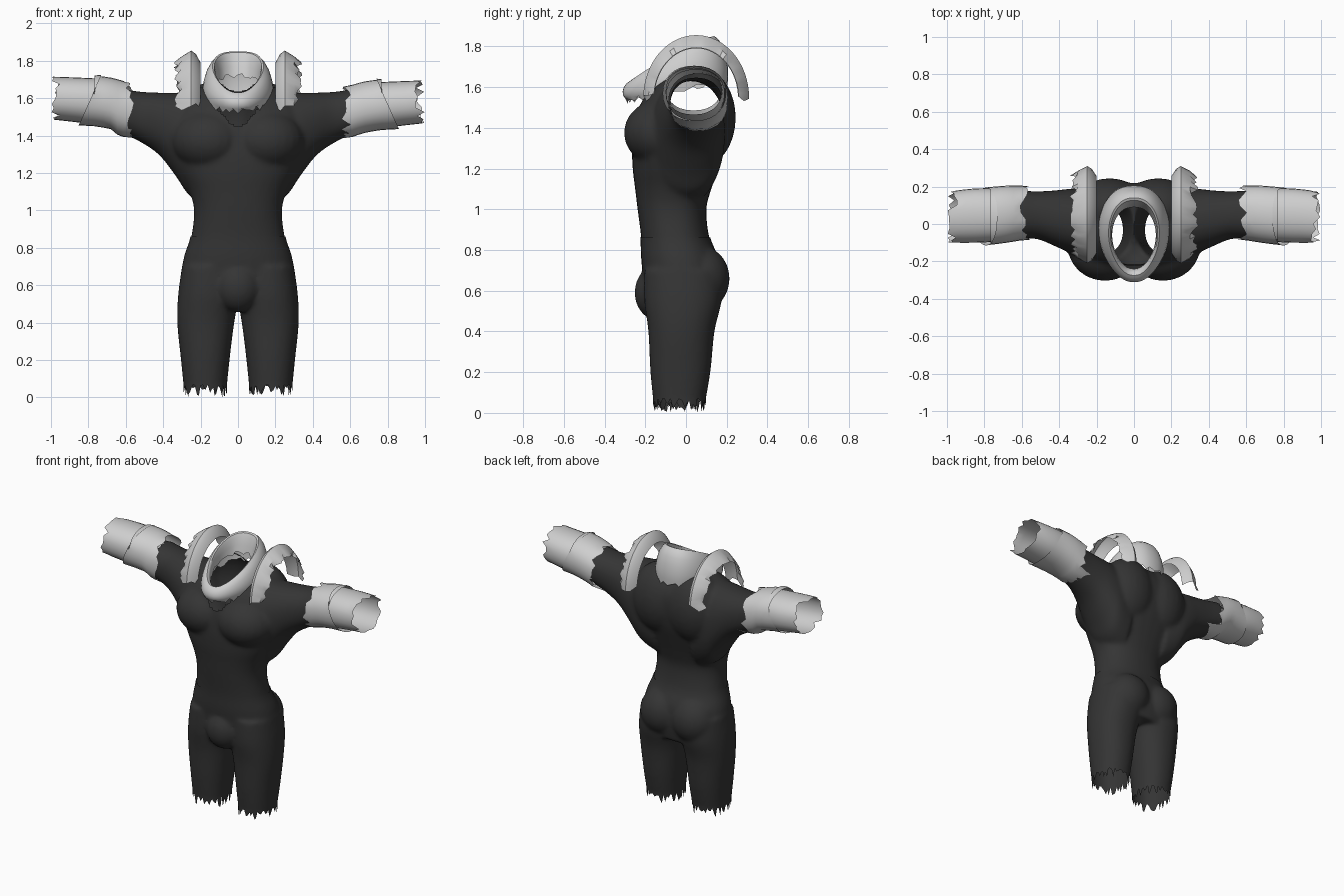
import bpy, bmesh, math, random
from mathutils import Matrix, Vector

if "Cube" in bpy.data.objects:
    bpy.data.objects.remove(bpy.data.objects["Cube"])

random.seed(4)


def material(name, v):
    m = bpy.data.materials.new(name)
    m.diffuse_color = (v, v, v, 1)
    m.use_nodes = True
    m.node_tree.nodes["Principled BSDF"].inputs["Base Color"].default_value = m.diffuse_color
    return m


DARK = material("charcoal cloth", 0.035)
LIGHT = material("pale grey plate", 0.62)


def spline(rows, steps=4):
    """Smoothly interpolate a table of section values."""
    out = []
    for i in range(len(rows) - 1):
        p = [rows[max(i - 1, 0)], rows[i], rows[i + 1], rows[min(i + 2, len(rows) - 1)]]
        for s in range(steps):
            t = s / steps
            out.append([b + 0.5 * t * (c - a + t * (2 * a - 5 * b + 4 * c - d + t * (3 * (b - c) + d - a)))
                        for a, b, c, d in zip(*p)])
    return out + [rows[-1]]


def loft(bm, rings, closed=True, caps=False):
    vs = [[bm.verts.new(p) for p in r] for r in rings]
    n = len(vs[0])
    for a, b in zip(vs, vs[1:]):
        for i in range(n if closed else n - 1):
            j = (i + 1) % n
            bm.faces.new((a[i], a[j], b[j], b[i]))
    if caps:
        bm.faces.new(vs[0])
        bm.faces.new(vs[-1])
    return vs


def oval(c, u, v, n=32, p=1.0):
    """Oval ring around c; p below 1 makes it squarer."""
    c, u, v = Vector(c), Vector(u), Vector(v)
    f = lambda s: math.copysign(abs(s) ** p, s)
    return [c + u * f(math.cos(k * math.tau / n)) + v * f(math.sin(k * math.tau / n)) for k in range(n)]


def level(z, x0, x1, y0, y1, p=1.0):
    return oval(((x0 + x1) / 2, (y0 + y1) / 2, z), ((x1 - x0) / 2, 0, 0), (0, (y1 - y0) / 2, 0), 32, p)


def upright(x, z0, z1, y0, y1, n=32):
    return oval((x, (y0 + y1) / 2, (z0 + z1) / 2), (0, (y1 - y0) / 2, 0), (0, 0, (z1 - z0) / 2), n, 0.9)


def blob(bm, c, r):
    bmesh.ops.create_uvsphere(bm, u_segments=24, v_segments=16, radius=1,
                              matrix=Matrix.Translation(c) @ Matrix.Diagonal((*r, 1)))


def finish(bm, name, mat, angle=40):
    bmesh.ops.recalc_face_normals(bm, faces=bm.faces)
    me = bpy.data.meshes.new(name)
    bm.to_mesh(me)
    bm.free()
    me.materials.append(mat)
    ob = bpy.data.objects.new(name, me)
    bpy.context.collection.objects.link(ob)
    bpy.ops.object.select_all(action='DESELECT')
    ob.select_set(True)
    bpy.context.view_layer.objects.active = ob
    bpy.ops.object.shade_smooth_by_angle(angle=math.radians(angle))
    return ob


def tear(bm, co, no, depth):
    """Trim along a plane and leave ragged teeth on the edge."""
    no = Vector(no)
    r = bmesh.ops.bisect_plane(bm, geom=bm.verts[:] + bm.edges[:] + bm.faces[:], plane_co=co,
                               plane_no=no, clear_outer=True)
    for v in r['geom_cut']:
        if isinstance(v, bmesh.types.BMVert):
            v.co += no * depth * random.random() ** 2


# Body volume: trunk, legs, shoulders and muscles, fused into one skin
bm = bmesh.new()
trunk = [(0.50, .27, -.19, .15), (0.62, .30, -.20, .17), (0.75, .285, -.215, .16), (0.86, .25, -.22, .115),
         (1.0, .235, -.238, .10), (1.1, .26, -.25, .125), (1.2, .31, -.262, .16), (1.32, .36, -.265, .20),
         (1.45, .38, -.25, .22), (1.55, .35, -.21, .21), (1.63, .27, -.14, .16), (1.66, .2, -.08, .1)]
loft(bm, [level(z, -w, w, a, b, 0.88) for z, w, a, b in spline(trunk)], caps=True)
leg = [(0, .07, .28, -.15, .08), (.2, .05, .30, -.17, .115), (.4, .025, .32, -.18, .135),
       (.55, 0, .315, -.2, .17), (.7, 0, .295, -.2, .17)]
shoulder = [(.15, 1.02, 1.6, -.2, .17), (.26, 1.08, 1.63, -.18, .19), (.33, 1.18, 1.63, -.16, .19),
            (.42, 1.295, 1.63, -.12, .18), (.52, 1.365, 1.635, -.08, .175), (.62, 1.41, 1.65, -.08, .18),
            (.7, 1.43, 1.66, -.08, .18)]
for s in (-1, 1):
    loft(bm, [level(z, s * a, s * b, c, d, 0.9) for z, a, b, c, d in spline(leg)], caps=True)
    loft(bm, [upright(s * x, *r) for x, *r in spline(shoulder)], caps=True)
    blob(bm, (s * .155, -.12, 1.375), (.2, .185, .165))   # chest
    blob(bm, (s * .13, .08, 1.45), (.2, .165, .24))       # shoulder blade
    blob(bm, (s * .12, .07, .66), (.15, .14, .16))        # seat
blob(bm, (0, -.14, .59), (.12, .108, .135))
bmesh.ops.recalc_face_normals(bm, faces=bm.faces)
body = finish(bm, "body_volume", DARK)
for m in list(body.modifiers):
    body.modifiers.remove(m)
rm = body.modifiers.new("fuse", 'REMESH')
rm.mode = 'VOXEL'
rm.voxel_size = 0.014
sm = body.modifiers.new("soften", 'SMOOTH')
sm.factor, sm.iterations = 0.5, 6
dg = bpy.context.evaluated_depsgraph_get()
skin = bpy.data.meshes.new_from_object(body.evaluated_get(dg))
bpy.data.objects.remove(body)

# Jacket: upper skin, torn at the upper arms and open at the neck
bm = bmesh.new()
bm.from_mesh(skin)
bmesh.ops.bisect_plane(bm, geom=bm.verts[:] + bm.edges[:] + bm.faces[:], plane_co=(0, 0, .855),
                       plane_no=(0, 0, -1), clear_outer=True)
for s in (-1, 1):
    tear(bm, (s * .6, 0, 0), (s, 0, 0), .05)
hole = []
for f in bm.faces:
    c = f.calc_center_median()
    if c.z > 1.45 and (c.x / .17) ** 2 + ((c.y + .05) / .2) ** 2 < 1:
        hole.append(f)
bmesh.ops.delete(bm, geom=hole, context='FACES')
finish(bm, "jacket", DARK, 60)

# Trousers: lower skin, a touch looser, with ragged leg ends
bm = bmesh.new()
bm.from_mesh(skin)
bmesh.ops.bisect_plane(bm, geom=bm.verts[:] + bm.edges[:] + bm.faces[:], plane_co=(0, 0, .86),
                       plane_no=(0, 0, 1), clear_outer=True)
tear(bm, (0, 0, .07), (0, 0, -1), .07)
bm.normal_update()
for v in bm.verts:
    v.co += Vector((v.normal.x, v.normal.y, 0)) * .005
finish(bm, "trousers", DARK, 60)

# Sleeves: forearm tube with a wider torn cuff overlapping its inner end
tube = [(.74, 1.435, 1.685, -.095, .19), (.85, 1.45, 1.69, -.1, .19), (.98, 1.465, 1.695, -.1, .175)]
cuff = [(.59, 1.385, 1.665, -.085, .205), (.68, 1.415, 1.69, -.1, .205), (.80, 1.435, 1.705, -.115, .195)]
for s, side, lift in ((-1, "left", .02), (1, "right", 0)):
    for name, table in (("sleeve", tube), ("cuff", cuff)):
        bm = bmesh.new()
        rings = loft(bm, [upright(s * x, a + lift * (x > .65), b + lift, c, d, 28)
                          for x, a, b, c, d in spline(table, 3)])
        for v in rings[0] if name == "cuff" else rings[-1]:
            v.co.x += s * random.uniform(-.035, .018)
            if name == "cuff" and v.co.z < 1.43:
                v.co.x -= s * random.uniform(0, .1)
        if name == "cuff":
            for v in rings[-1]:
                v.co.x += s * (v.co.z - 1.57) * -.45
        for v in bm.verts:
            v.co.x = max(-1, min(1, v.co.x))
        finish(bm, side + "_" + name, LIGHT, 30)

# Shoulder straps: ridged arches from chest to back with a torn outer edge
section = ((.335, .80), (.30, .90), (.25, 1.0), (.225, .94), (.20, .79))
for s, side in ((-1, "left"), (1, "right")):
    bm = bmesh.new()
    rings = []
    for k in range(33):
        a = math.pi * (1 - k / 32)
        rings.append([(s * x, .05 + .26 * q * math.cos(a), 1.545 + .31 * q * math.sin(a)) for x, q in section])
    rows = loft(bm, rings, closed=False)
    for k, r in enumerate(rows):
        r[0].co.x += s * random.uniform(-.03, .01)
        if k in (0, 32):
            for v in r:
                v.co.z += random.uniform(-.015, .03)
    finish(bm, side + "_shoulder_strap", LIGHT, 35)

# Collar: high at the back, falling to a point at the front, with an inner lip
# Each row: half width, back y, front y, back z, front z
collar = [(.185, .205, -.285, 1.62, 1.53), (.195, .205, -.31, 1.70, 1.56), (.175, .18, -.305, 1.80, 1.60),
          (.14, .14, -.275, 1.85, 1.63), (.125, .115, -.25, 1.82, 1.615), (.12, .09, -.24, 1.72, 1.59)]
bm = bmesh.new()
rings = []
for w, yb, yf, zb, zf in spline(collar, 2):
    ring = []
    for k in range(48):
        a = k * math.tau / 48
        t = (1 - math.cos(a)) / 2
        x = w * math.copysign(abs(math.sin(a)) ** .85, math.sin(a)) * (1 - .25 * t ** 3)
        ring.append((x, yb + (yf - yb) * t, zb + (zf - zb) * t ** 1.3))
    rings.append(ring)
rows = loft(bm, rings)
for r in (rows[0], rows[-1]):
    for v in r:
        v.co.z += random.uniform(-.015, .015)
finish(bm, "collar", LIGHT, 40)
